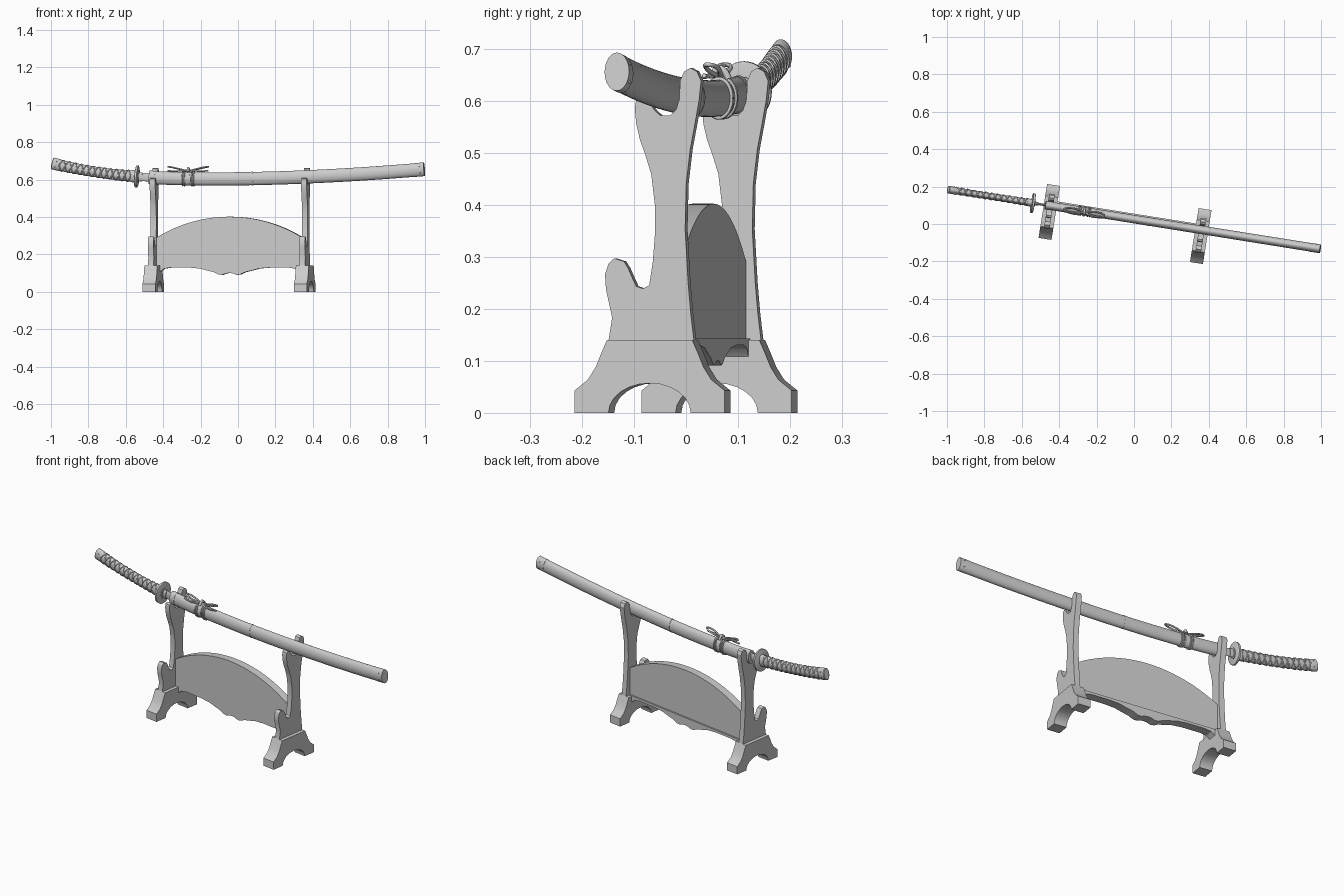
import bpy, math
from math import sin, cos, pi
from mathutils import Vector, Matrix

if "Cube" in bpy.data.objects:
    bpy.data.objects.remove(bpy.data.objects["Cube"])

# Everything is built along local x, then turned and placed by PLACE
PLACE = Matrix.Translation((-0.048, 0, 0)) @ Matrix.Rotation(math.radians(-9.05), 4, 'Z')
SWORD_Y = 0.033


def add_mesh(name, verts, faces, angle=30):
    me = bpy.data.meshes.new(name)
    me.from_pydata(verts, [], faces)
    me.update()
    ob = bpy.data.objects.new(name, me)
    bpy.context.collection.objects.link(ob)
    bpy.ops.object.select_all(action='DESELECT')
    ob.select_set(True)
    bpy.context.view_layer.objects.active = ob
    bpy.ops.object.mode_set(mode='EDIT')
    bpy.ops.mesh.select_all(action='SELECT')
    bpy.ops.mesh.normals_make_consistent(inside=False)
    bpy.ops.object.mode_set(mode='OBJECT')
    bpy.ops.object.shade_smooth_by_angle(angle=math.radians(angle))
    ob.matrix_world = PLACE
    return ob


def slab(name, profile, axis, lo, hi):
    """Extrude a 2D outline (across, z) along x or y."""
    n = len(profile)
    verts = [(d, a, z) if axis == 'x' else (a, d, z) for d in (lo, hi) for a, z in profile]
    faces = [list(range(n)), list(range(2 * n - 1, n - 1, -1))]
    faces += [(i, (i + 1) % n, n + (i + 1) % n, n + i) for i in range(n)]
    return add_mesh(name, verts, faces, 25)


def mirrored(half):
    """Complete a symmetric outline from its right half."""
    return half + [(-a, z) for a, z in reversed(half) if a > 1e-6]


def sword_z(u):
    d = u + 0.05
    return 0.604 + (0.085 * (-d / 0.919) ** 2.7 if d < 0 else 0.052 * (d / 1.105) ** 1.8)


def on_sword(u, w, h, ang):
    """Point on an elliptical section of the curved sword."""
    slope = (sword_z(u + 0.001) - sword_z(u - 0.001)) / 0.002
    t = Vector((1, 0, slope)).normalized()
    up = Vector((-t.z, 0, t.x))
    return Vector((u, SWORD_Y, sword_z(u))) + up * (h * sin(ang)) + Vector((0, w * cos(ang), 0))


def loft(name, rings, sides=32):
    """Skin elliptical rings (u, half width, half height) along the sword."""
    verts = [on_sword(u, w, h, 2 * pi * k / sides) for u, w, h in rings for k in range(sides)]
    faces = [(i * sides + k, i * sides + (k + 1) % sides,
              (i + 1) * sides + (k + 1) % sides, (i + 1) * sides + k)
             for i in range(len(rings) - 1) for k in range(sides)]
    last = (len(rings) - 1) * sides
    faces += [list(range(sides)), list(range(last, last + sides))]
    return add_mesh(name, verts, faces)


def span(u0, u1, n, w, h, w2=None, h2=None):
    w2, h2 = w2 or w, h2 or h
    return [(u0 + (u1 - u0) * i / n, w + (w2 - w) * i / n, h + (h2 - h) * i / n) for i in range(n + 1)]


def cord(name, pts, r, smooth=True):
    cu = bpy.data.curves.new(name, 'CURVE')
    cu.dimensions, cu.bevel_depth, cu.bevel_resolution = '3D', r, 1
    cu.use_fill_caps, cu.resolution_u = True, 4
    sp = cu.splines.new('NURBS' if smooth else 'POLY')
    sp.points.add(len(pts) - 1)
    for p, co in zip(sp.points, pts):
        p.co = (*co, 1)
    if smooth:
        sp.order_u, sp.use_endpoint_u = 3, True
    ob = bpy.data.objects.new(name, cu)
    bpy.context.collection.objects.link(ob)
    ob.matrix_world = PLACE
    return ob


# Stand: feet and posts at both ends
arch = [(0.08 * cos(a), 0.057 * sin(a)) for a in [pi / 2 * k / 6 for k in range(6, -1, -1)]]
foot = mirrored([(0, 0.057)] + arch[1:] + [(0.146, 0), (0.146, 0.043), (0.12, 0.064),
                                          (0.105, 0.088), (0.094, 0.115), (0.083, 0.14)])
# Post outline: hook in front, waist, sword cradle, tall back tip
post = [(-.083, .14), (-.076, .183), (-.088, .237), (-.09, .266), (-.083, .287), (-.072, .297),
        (-.053, .291), (-.045, .278), (-.037, .26), (-.029, .243), (-.016, .239), (-.004, .245),
        (.003, .29), (.007, .34), (.007, .40), (0, .459), (-.012, .4975), (-.022, .525), (-.029, .555),
        (-.032, .585), (-.029, .603), (-.018, .609), (-.006, .602), (.006, .582), (.017, .572),
        (.037, .571), (.048, .582), (.055, .604), (.056, .638), (.064, .656), (.076, .663), (.089, .656),
        (.097, .638), (.093, .60), (.085, .555), (.076, .507), (.068, .44), (.066, .353),
        (.072, .247), (.077, .19), (.083, .14)]
for side, u in (("left", -0.41), ("right", 0.41)):
    slab(side + "_foot", foot, 'x', u - 0.035, u + 0.035)
    slab(side + "_post", post, 'x', u - 0.015, u + 0.015)

# Stand: arched panel and shaped rail under it
R = (0.4 ** 2 + 0.115 ** 2) / (2 * 0.115)
top = [(0.4 * k / 16, 0.402 - R + math.sqrt(R * R - (0.4 * k / 16) ** 2)) for k in range(17)]
slab("arched_panel", mirrored(top + [(0.4, 0.14)]), 'y', 0.012, 0.054)
slab("lower_rail", mirrored([(0, .101), (.018, .099), (.04, .091), (.06, .094), (.085, .106),
                             (.12, .114), (.16, .125), (.22, .13), (.32, .13), (.355, .124),
                             (.375, .108), (.38, .098), (.40, .098), (.40, .143)]), 'y', 0.014, 0.062)

# Scabbard with mouth collar, mid band and end cap
loft("scabbard", span(-0.435, 1.05, 60, 0.022, 0.035, 0.023, 0.036))
loft("scabbard_mouth", span(-0.437, -0.405, 3, 0.0235, 0.0365))
loft("scabbard_band", span(0.118, 0.126, 1, 0.0235, 0.0368))
loft("scabbard_end_cap", span(1.0, 1.052, 3, 0.0238, 0.0368))

# Exposed blade, collar and round guard
loft("blade", span(-0.515, -0.42, 6, 0.006, 0.022), 16)
loft("blade_collar", span(-0.50, -0.475, 2, 0.01, 0.024), 16)
loft("guard", [(-0.511, .049, .054), (-0.509, .053, .059), (-0.499, .053, .059), (-0.497, .049, .054)], 40)
for n, u in (("front", -0.4955), ("back", -0.5125)):
    loft("guard_washer_" + n, span(u - 0.002, u + 0.002, 1, 0.019, 0.03), 24)

# Handle, slightly waisted, with end fittings
def grip(u):
    t = (u + 0.962) / 0.45
    k = 1 - 0.1 * sin(pi * t)
    return 0.0195 * k, 0.031 * k

loft("handle", [(u, *grip(u)) for u in [-0.955 + 0.445 * i / 28 for i in range(29)]])
loft("handle_collar", span(-0.535, -0.51, 2, 0.0205, 0.0325))
loft("handle_pommel", [(-0.963, .017, .0285), (-0.96, .0205, .032), (-0.925, .0205, .032), (-0.922, .0195, .031)])

# Crossed grip wrapping
for i in range(4):
    sgn, ph = (1, -1)[i % 2], pi * (i // 2)
    pts = []
    for k in range(161):
        u = -0.922 + 0.387 * k / 160
        w, h = grip(u)
        pts.append(on_sword(u, w, h, ph + sgn * 2 * pi * 6 * k / 160))
    cord("grip_wrap_%d" % (i + 1), pts, 0.0032, False)

# Studs at the two sword ends
for i, (u, w, h) in enumerate(((-0.94, .0205, .032), (1.03, .0238, .0368))):
    for s in (0, pi):
        for j, a in enumerate((-0.5, 0.5)):
            p = on_sword(u, w, h, s + a)
            bpy.ops.mesh.primitive_uv_sphere_add(segments=10, ring_count=6, radius=0.003)
            ob = bpy.context.object
            ob.name = "end_stud"
            ob.matrix_world = PLACE @ Matrix.Translation(p)

# Cord wound round the scabbard
for i, u in enumerate((-0.255, -0.245, -0.205, -0.195)):
    pts = [on_sword(u, .0245, .0375, 2 * pi * k / 32) for k in range(33)]
    cord("cord_wrap_%d" % (i + 1), pts, 0.004, False)
loft("cord_knob", span(-0.235, -0.215, 2, 0.025, 0.037), 24)

# Bow on top of the scabbard: knot, loops and loose ends
zt = 0.646
for s in (-1, 1):
    c = -0.225
    y = SWORD_Y - 0.004
    cord("bow_loop", [(c, y, zt), (c + s * .04, y - .014, zt + .010), (c + s * .09, y - .015, zt + .022),
                      (c + s * .115, y - .004, zt + .024), (c + s * .09, y + .01, zt + .020),
                      (c + s * .04, y + .01, zt + .008), (c, y, zt)], 0.0045)
    cord("bow_tail", [(c, y, zt + .004), (c + s * .035, y - .02, zt + .002),
                      (c + s * .075, y - .018, zt - .002), (c + s * .11, y - .012, zt + .002)], 0.0045)
cord("bow_knot", [(-0.225, SWORD_Y - .022, zt - .004), (-0.225, SWORD_Y - .012, zt + .016),
                  (-0.225, SWORD_Y + .006, zt + .016), (-0.225, SWORD_Y + .014, zt - .004)], 0.007)
